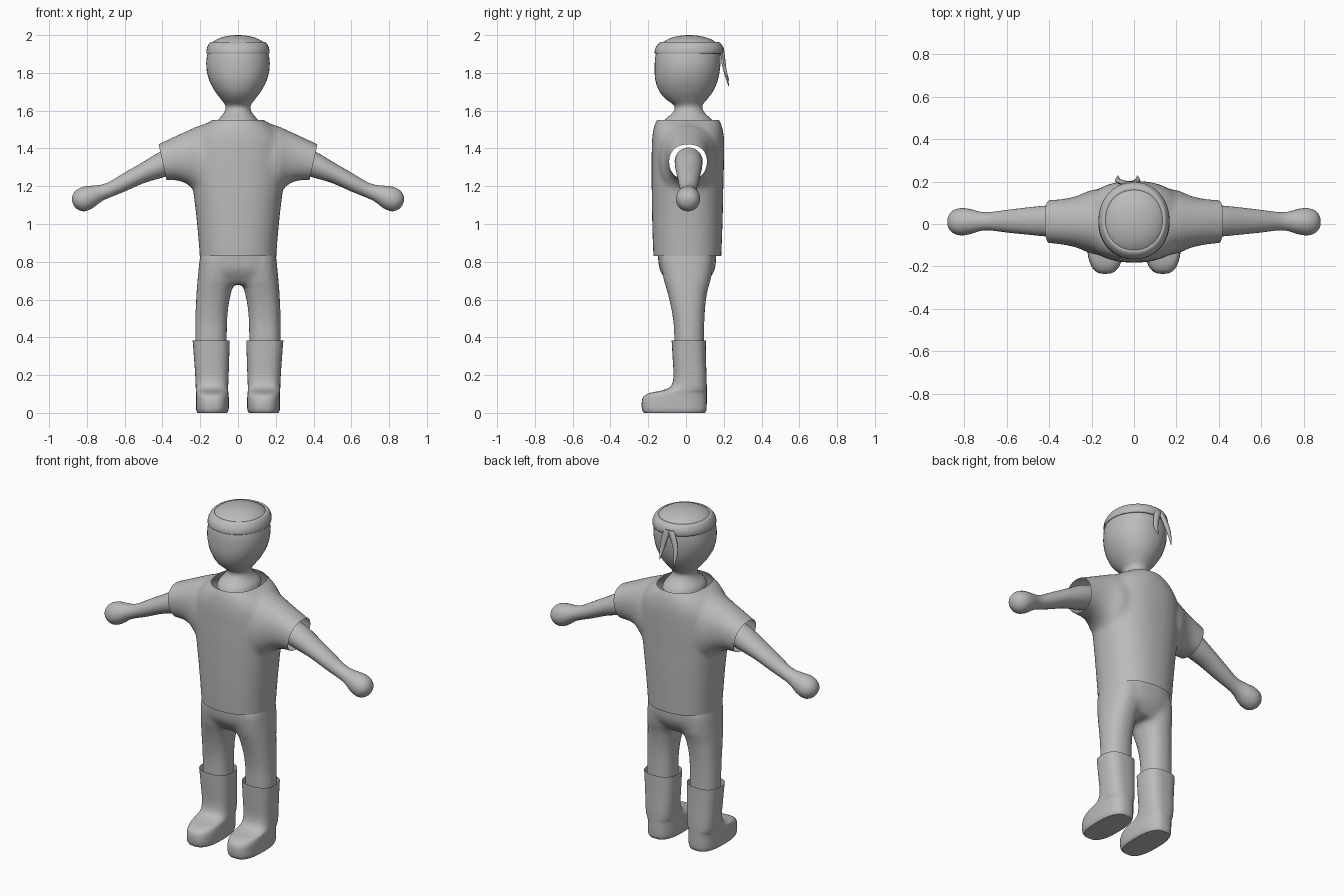
import bpy, bmesh, math
from mathutils import Vector

grey = bpy.data.materials.new("plain grey")
grey.diffuse_color = (0.5, 0.5, 0.5, 1)


def smooth_rings(rings, steps):
    """Catmull-Rom interpolation of ring parameters."""
    out = []
    for i in range(len(rings) - 1):
        p = [rings[max(i - 1, 0)], rings[i], rings[i + 1], rings[min(i + 2, len(rings) - 1)]]
        for s in range(steps):
            t = s / steps
            out.append([0.5 * (2 * b + (c - a) * t + (2 * a - 5 * b + 4 * c - d) * t * t
                               + (3 * b - a - 3 * c + d) * t ** 3) for a, b, c, d in zip(*p)])
    return out + [list(rings[-1])]


def loft(bm, rings, axis="z", power=2.0, sides=40, caps=(True, True), side=1, steps=3):
    """Rounded rings (position, a0, a1, b0, b1) joined into a tube along an axis."""
    loops = []
    for t, a0, a1, b0, b1 in smooth_rings(rings, steps):
        loop = []
        for k in range(sides):
            c, s = math.cos(2 * math.pi * k / sides), math.sin(2 * math.pi * k / sides)
            a = (a0 + a1) / 2 + (a1 - a0) / 2 * math.copysign(abs(c) ** (2 / power), c)
            b = (b0 + b1) / 2 + (b1 - b0) / 2 * math.copysign(abs(s) ** (2 / power), s)
            x, y, z = (a, b, t) if axis == "z" else (t, a, b)
            loop.append(bm.verts.new((x * side, y, z)))
        loops.append(loop)
    faces = []
    for lo, hi in zip(loops, loops[1:]):
        for k in range(sides):
            j = (k + 1) % sides
            faces.append(bm.faces.new((lo[k], lo[j], hi[j], hi[k])))
    if caps[0]:
        faces.append(bm.faces.new(loops[0][::-1]))
    if caps[1]:
        faces.append(bm.faces.new(loops[-1]))
    bmesh.ops.recalc_face_normals(bm, faces=faces)


def finish(name, bm, blend=False, cuts=()):
    """Make the object; optionally melt its tubes together and cut open hems."""
    me = bpy.data.meshes.new(name)
    bm.to_mesh(me)
    bm.free()
    ob = bpy.data.objects.new(name, me)
    bpy.context.collection.objects.link(ob)
    bpy.ops.object.select_all(action="DESELECT")
    ob.select_set(True)
    bpy.context.view_layer.objects.active = ob
    if blend:
        m = ob.modifiers.new("blend", "REMESH")
        m.mode, m.voxel_size = "VOXEL", 0.014
        s = ob.modifiers.new("soften", "SMOOTH")
        s.factor, s.iterations = 0.5, 8
        for n in ("blend", "soften"):
            bpy.ops.object.modifier_apply(modifier=n)
        bm = bmesh.new()
        bm.from_mesh(ob.data)
        for co, no in cuts:
            bmesh.ops.bisect_plane(bm, geom=bm.verts[:] + bm.edges[:] + bm.faces[:],
                                   plane_co=co, plane_no=no, clear_outer=True)
        bm.to_mesh(ob.data)
        bm.free()
    ob.data.materials.clear()
    ob.data.materials.append(grey)
    bpy.ops.object.shade_smooth_by_angle(angle=math.radians(45))
    return ob


def part(name, rings, **kw):
    bm = bmesh.new()
    loft(bm, rings, **kw)
    return finish(name, bm)


# Shirt: torso and two sleeves, open at hem, collar and cuffs
bm = bmesh.new()
loft(bm, [(0.78, -0.200, 0.200, -0.170, 0.185), (0.90, -0.208, 0.208, -0.176, 0.190),
          (1.05, -0.222, 0.222, -0.180, 0.195), (1.20, -0.240, 0.240, -0.182, 0.198),
          (1.35, -0.250, 0.250, -0.182, 0.202), (1.45, -0.240, 0.240, -0.180, 0.202),
          (1.52, -0.185, 0.185, -0.168, 0.190), (1.56, -0.120, 0.120, -0.150, 0.170),
          (1.60, -0.105, 0.105, -0.130, 0.150)], power=2.3)
for s in (-1, 1):
    loft(bm, [(0.00, -0.120, 0.140, 1.15, 1.530), (0.10, -0.145, 0.165, 1.13, 1.548),
              (0.20, -0.140, 0.160, 1.15, 1.522), (0.26, -0.115, 0.135, 1.205, 1.497),
              (0.32, -0.100, 0.120, 1.230, 1.470), (0.40, -0.090, 0.112, 1.232, 1.432),
              (0.48, -0.085, 0.108, 1.230, 1.395)], axis="x", power=2.2, side=s)
finish("shirt", bm, True, [((0, 0, 0.83), (0, 0, -1)), ((0, 0, 1.55), (0, 0, 1)),
                           ((0.40, 0, 1.33), (0.976, 0, -0.217)),
                           ((-0.40, 0, 1.33), (-0.976, 0, -0.217))])

# Trousers: hips and two legs
bm = bmesh.new()
loft(bm, [(0.92, -0.195, 0.195, -0.150, 0.162), (0.83, -0.200, 0.200, -0.149, 0.160),
          (0.76, -0.207, 0.207, -0.140, 0.153), (0.71, -0.200, 0.200, -0.110, 0.125),
          (0.68, -0.180, 0.180, -0.085, 0.100)], power=2.5)
for s in (-1, 1):
    loft(bm, [(0.82, 0.015, 0.203, -0.135, 0.145), (0.72, 0.015, 0.213, -0.122, 0.135),
              (0.65, 0.033, 0.219, -0.102, 0.115), (0.56, 0.051, 0.224, -0.080, 0.102),
              (0.46, 0.058, 0.226, -0.065, 0.097), (0.32, 0.058, 0.228, -0.062, 0.097)],
         power=2.3, side=s)
finish("trousers", bm, True, [((0, 0, 0.86), (0, 0, 1)), ((0, 0, 0.35), (0, 0, -1))])

for s, label in ((-1, "left"), (1, "right")):
    # Boot: flat sole, rounded toe and an open shaft
    part(label + "_boot",
         [(0.000, 0.058, 0.214, -0.222, 0.100), (0.015, 0.050, 0.221, -0.232, 0.108),
          (0.050, 0.048, 0.222, -0.235, 0.110), (0.085, 0.049, 0.222, -0.226, 0.110),
          (0.106, 0.051, 0.222, -0.190, 0.110), (0.118, 0.052, 0.223, -0.130, 0.110),
          (0.140, 0.052, 0.224, -0.082, 0.110), (0.190, 0.050, 0.226, -0.066, 0.109),
          (0.280, 0.047, 0.232, -0.070, 0.106), (0.382, 0.044, 0.240, -0.076, 0.105)],
         power=2.7, caps=(True, False), side=s)
    # Arm with a rounded fist
    part(label + "_arm",
         [(0.350, -0.060, 0.088, 1.260, 1.405), (0.420, -0.058, 0.086, 1.240, 1.378),
          (0.500, -0.050, 0.078, 1.216, 1.330), (0.600, -0.040, 0.066, 1.172, 1.272),
          (0.680, -0.030, 0.056, 1.140, 1.224), (0.725, -0.033, 0.058, 1.118, 1.208),
          (0.770, -0.047, 0.070, 1.084, 1.203), (0.815, -0.054, 0.075, 1.067, 1.198),
          (0.850, -0.044, 0.065, 1.078, 1.184), (0.870, -0.026, 0.046, 1.099, 1.164),
          (0.879, -0.004, 0.024, 1.125, 1.140)],
         axis="x", sides=28, side=s)

# Head with flared neck
part("head",
     [(1.530, -0.112, 0.112, -0.125, 0.148), (1.555, -0.102, 0.102, -0.110, 0.135),
      (1.590, -0.074, 0.074, -0.070, 0.098), (1.625, -0.066, 0.066, -0.062, 0.086),
      (1.660, -0.090, 0.090, -0.105, 0.112), (1.700, -0.120, 0.120, -0.140, 0.142),
      (1.760, -0.152, 0.152, -0.162, 0.168), (1.830, -0.168, 0.168, -0.166, 0.181),
      (1.900, -0.162, 0.162, -0.160, 0.182), (1.955, -0.142, 0.142, -0.132, 0.166),
      (1.985, -0.095, 0.095, -0.080, 0.115), (1.997, -0.045, 0.045, -0.027, 0.062),
      (2.000, -0.006, 0.006, 0.012, 0.024)], power=2.1, caps=(False, True))

# Headband strip around the brow
part("headband",
     [(1.902, -0.160, 0.160, -0.158, 0.180), (1.904, -0.167, 0.167, -0.166, 0.194),
      (1.930, -0.165, 0.165, -0.162, 0.197), (1.954, -0.154, 0.154, -0.146, 0.186),
      (1.963, -0.144, 0.144, -0.132, 0.172), (1.962, -0.134, 0.134, -0.122, 0.160)],
     power=2.1, caps=(False, False))

# Two pointed tails of the knot at the back
for name, x_top, x_tip, z_tip in (("long_tail", -0.030, -0.075, 1.73),
                                  ("short_tail", -0.012, 0.016, 1.76)):
    mid = (x_top + x_tip) / 2
    part(name, [(1.935, x_top - 0.022, x_top + 0.022, 0.178, 0.200),
                (1.890, mid - 0.020, mid + 0.020, 0.184, 0.206),
                (1.820, x_tip - 0.014, x_tip + 0.014, 0.195, 0.214),
                (z_tip, x_tip - 0.002, x_tip + 0.002, 0.224, 0.229)], sides=12)
